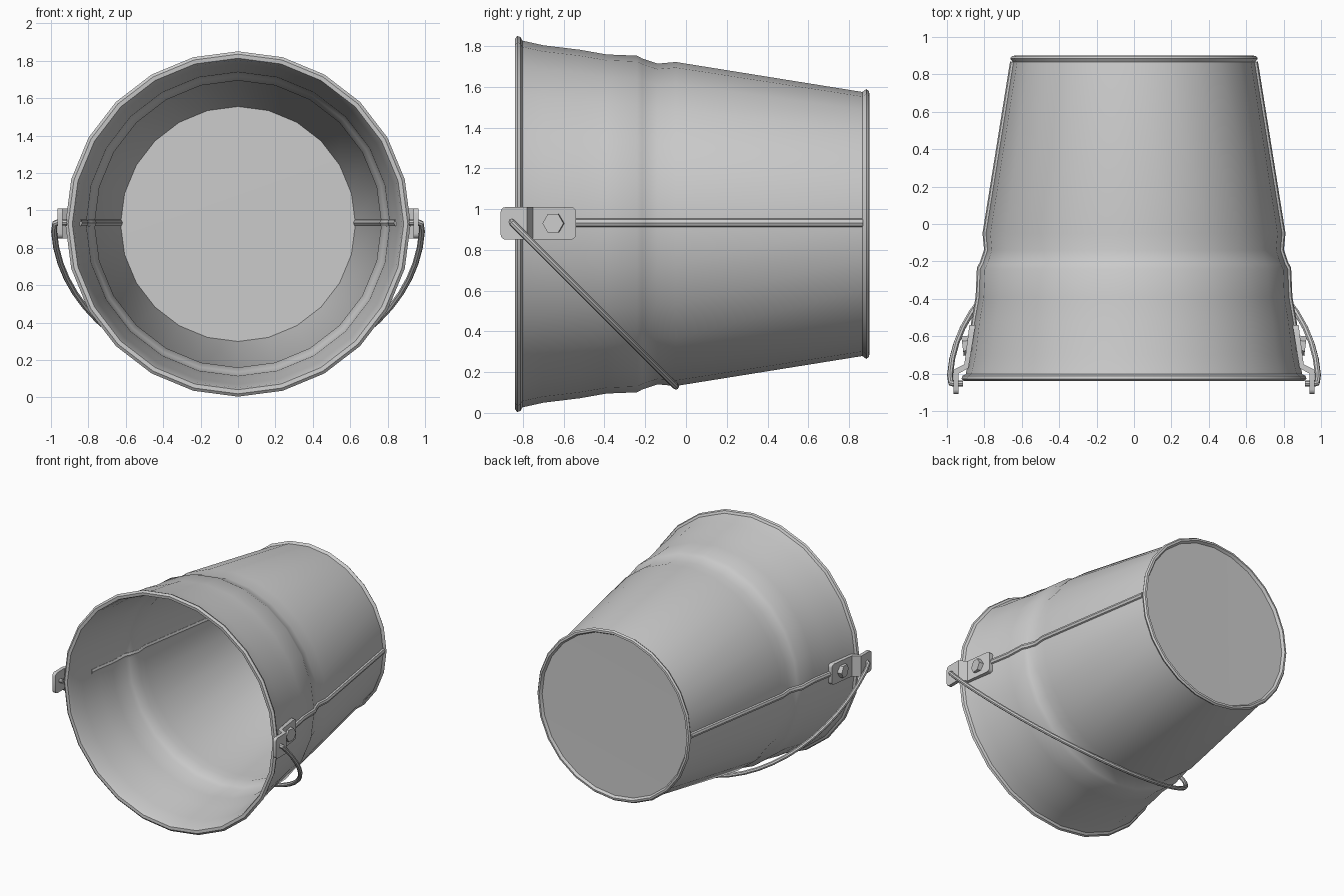
import bpy, bmesh, math
from math import sin, cos, pi, radians

if "Cube" in bpy.data.objects:
    bpy.data.objects.remove(bpy.data.objects["Cube"])

CZ = 0.927      # height of the bucket axis
SIDES = 24


def finish(obj, angle=40):
    bpy.ops.object.select_all(action='DESELECT')
    obj.select_set(True)
    bpy.context.view_layer.objects.active = obj
    if obj.type == 'CURVE':
        bpy.ops.object.convert(target='MESH')
        obj = bpy.context.view_layer.objects.active
    bpy.ops.object.shade_smooth_by_angle(angle=radians(angle))
    return obj


def from_bmesh(name, bm, angle=40):
    bmesh.ops.recalc_face_normals(bm, faces=bm.faces)
    me = bpy.data.meshes.new(name)
    bm.to_mesh(me)
    bm.free()
    obj = bpy.data.objects.new(name, me)
    bpy.context.collection.objects.link(obj)
    return finish(obj, angle)


def lathe(name, profile):
    """Spin (y, radius) points round the bucket axis; radius 0 is a pole."""
    bm = bmesh.new()
    rings = []
    for y, r in profile:
        n = SIDES if r else 1
        rings.append([bm.verts.new((r * sin(2 * pi * i / SIDES), y,
                                    CZ + r * cos(2 * pi * i / SIDES))) for i in range(n)])
    for a, b in zip(rings, rings[1:]):
        for i in range(SIDES):
            j = (i + 1) % SIDES
            quad = [a[i % len(a)], a[j % len(a)], b[j % len(b)], b[i % len(b)]]
            bm.faces.new(list(dict.fromkeys(quad)))
    return from_bmesh(name, bm)


def tube(name, points, radius):
    cu = bpy.data.curves.new(name, 'CURVE')
    cu.dimensions = '3D'
    cu.bevel_depth = radius
    cu.bevel_resolution = 2
    cu.use_fill_caps = True
    sp = cu.splines.new('POLY')
    sp.points.add(len(points) - 1)
    for p, co in zip(sp.points, points):
        p.co = (*co, 1)
    obj = bpy.data.objects.new(name, cu)
    bpy.context.collection.objects.link(obj)
    return finish(obj)


# Bucket shell: outside wall, rolled rim, inside wall, floor
wall = [(0.865, 0.648), (-0.05, 0.795), (-0.14, 0.787), (-0.215, 0.812), (-0.24, 0.826),
        (-0.39, 0.832), (-0.52, 0.855), (-0.70, 0.877)]
base = [(0.875, 0), (0.88, 0.625), (0.90, 0.637), (0.898, 0.652), (0.885, 0.662)]
rim = [(-0.803, 0.90), (-0.812, 0.917), (-0.828, 0.923), (-0.84, 0.908),
       (-0.838, 0.886), (-0.815, 0.877)]
inside = [(y, r - 0.02) for y, r in reversed(wall)]
lathe("bucket", base + wall + rim + inside + [(0.86, 0)])

for side, s in (("right", 1), ("left", -1)):
    # Side seam bead straddling the wall
    seam = [(s * (r - 0.008), y, CZ + 0.006) for y, r in wall[:-1]]
    seam.append((s * 0.856, -0.60, CZ + 0.006))
    tube(f"{side}_seam", seam, 0.023)

    # Handle bracket: plate on the wall, stepping out to a tab
    outline = [(0.88, -0.54), (0.907, -0.75), (0.965, -0.78), (0.965, -0.91),
               (0.938, -0.91), (0.938, -0.80), (0.885, -0.77), (0.848, -0.54)]
    bm = bmesh.new()
    face = bm.faces.new([bm.verts.new((s * x, y, 0.85)) for x, y in outline])
    ext = bmesh.ops.extrude_face_region(bm, geom=[face])["geom"]
    bmesh.ops.translate(bm, vec=(0, 0, 0.16),
                        verts=[v for v in ext if isinstance(v, bmesh.types.BMVert)])
    corners = [e for e in bm.edges
               if abs(e.verts[0].co.z - e.verts[1].co.z) < 1e-4
               and abs(e.verts[0].co.y - e.verts[1].co.y) < 1e-4]
    bmesh.ops.bevel(bm, geom=corners, offset=0.025, segments=3, profile=0.5,
                    affect='EDGES')
    from_bmesh(f"{side}_bracket", bm, 35)

    # Hexagonal bolt head
    bpy.ops.mesh.primitive_cylinder_add(vertices=6, radius=0.052, depth=0.05,
                                        location=(s * 0.892, -0.65, CZ + 0.003),
                                        rotation=(0, pi / 2, s * radians(-7)))
    bpy.context.object.name = f"{side}_bolt"

# Wire handle hanging at 45 degrees, hooked through both tabs
hook = [(0.915, -0.852, 0.935), (0.962, -0.854, 0.937), (0.979, -0.85, 0.93)]
arc = []
for i in range(29):
    t = radians(3 + 174 * i / 28)
    arc.append((0.985 * cos(t), -0.85 + 0.80 * sin(t), 0.93 - 0.80 * sin(t)))
tube("handle", hook + arc + [(-x, y, z) for x, y, z in reversed(hook)], 0.016)
